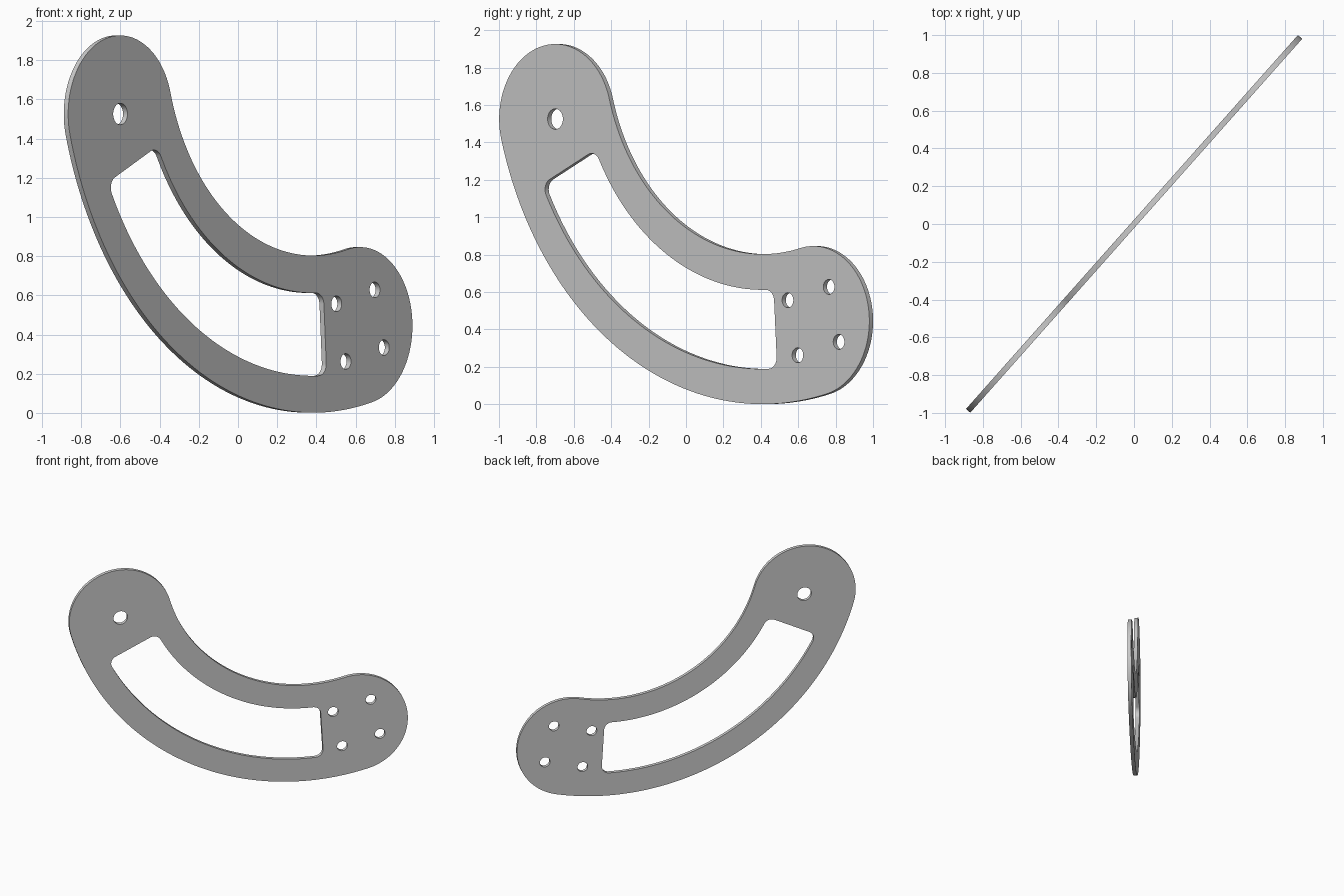
import bpy, bmesh
from math import sin, cos, asin, radians, degrees

if "Cube" in bpy.data.objects:
    bpy.data.objects.remove(bpy.data.objects["Cube"])

THICK = 0.03
C = (0.561, 1.942)              # centre shared by all the large arcs
MID, CAP = 1.54, 0.401          # centre-line radius, end lobe radius
A_L, A_R = 195.7, 283.6         # lobe directions seen from C
S_L, S_R = 205.9, 273.4         # slot end directions
S_OUT, S_IN, FIL = 1.753, 1.33, 0.06


def polar(c, r, a):
    return (c[0] + r * cos(radians(a)), c[1] + r * sin(radians(a)))


def arc(c, r, a0, a1, n):
    return [polar(c, r, a0 + (a1 - a0) * i / n) for i in range(n + 1)]


def circle(c, r, n=40):
    return arc(c, r, 0, 360, n)[:-1]


lobe_l, lobe_r = polar(C, MID, A_L), polar(C, MID, A_R)

# outer outline: two big arcs joined tangentially by round lobes
outline = (arc(C, MID + CAP, A_L, A_R, 72)[:-1]
           + arc(lobe_r, CAP, A_R, A_R + 180, 48)[:-1]
           + arc(C, MID - CAP, A_R, A_L, 72)[:-1]
           + arc(lobe_l, CAP, A_L + 180, A_L + 360, 48)[:-1])

# curved slot with filleted corners
d_out = degrees(asin(FIL / (S_OUT - FIL)))
d_in = degrees(asin(FIL / (S_IN + FIL)))
ol, o_r, il, ir = S_L + d_out, S_R - d_out, S_L + d_in, S_R - d_in
slot = (arc(polar(C, S_OUT - FIL, ol), FIL, S_L - 90, ol, 10)
        + arc(C, S_OUT, ol, o_r, 60)[1:-1]
        + arc(polar(C, S_OUT - FIL, o_r), FIL, o_r, S_R + 90, 10)
        + arc(polar(C, S_IN + FIL, ir), FIL, S_R + 90, ir + 180, 10)
        + arc(C, S_IN, ir, il, 60)[1:-1]
        + arc(polar(C, S_IN + FIL, il), FIL, il + 180, S_L + 270, 10))

# pivot hole and the square pattern of four bolt holes
loops = [outline, slot, circle(lobe_l, 0.055)]
for k in range(4):
    loops.append(circle(polar(lobe_r, 0.214, A_R + 45 + 90 * k), 0.04))

# filled and extruded flat curve, turned upright on the diagonal
cu = bpy.data.curves.new("curved_plate", 'CURVE')
cu.dimensions = '2D'
cu.fill_mode = 'BOTH'
cu.extrude = THICK / 2
for pts in loops:
    sp = cu.splines.new('POLY')
    sp.points.add(len(pts) - 1)
    for p, (u, z) in zip(sp.points, pts):
        p.co = (u, z, 0, 1)
    sp.use_cyclic_u = True
plate = bpy.data.objects.new("curved_plate", cu)
bpy.context.collection.objects.link(plate)
plate.rotation_euler = (radians(90), 0, radians(48.4))
bpy.context.view_layer.objects.active = plate
plate.select_set(True)
bpy.ops.object.convert(target='MESH')

# weld the caps to the walls
plate = bpy.context.view_layer.objects.active
bm = bmesh.new()
bm.from_mesh(plate.data)
bmesh.ops.remove_doubles(bm, verts=bm.verts, dist=1e-5)
bmesh.ops.recalc_face_normals(bm, faces=bm.faces)
bm.to_mesh(plate.data)
bm.free()
bpy.ops.object.shade_smooth_by_angle(angle=radians(30))
